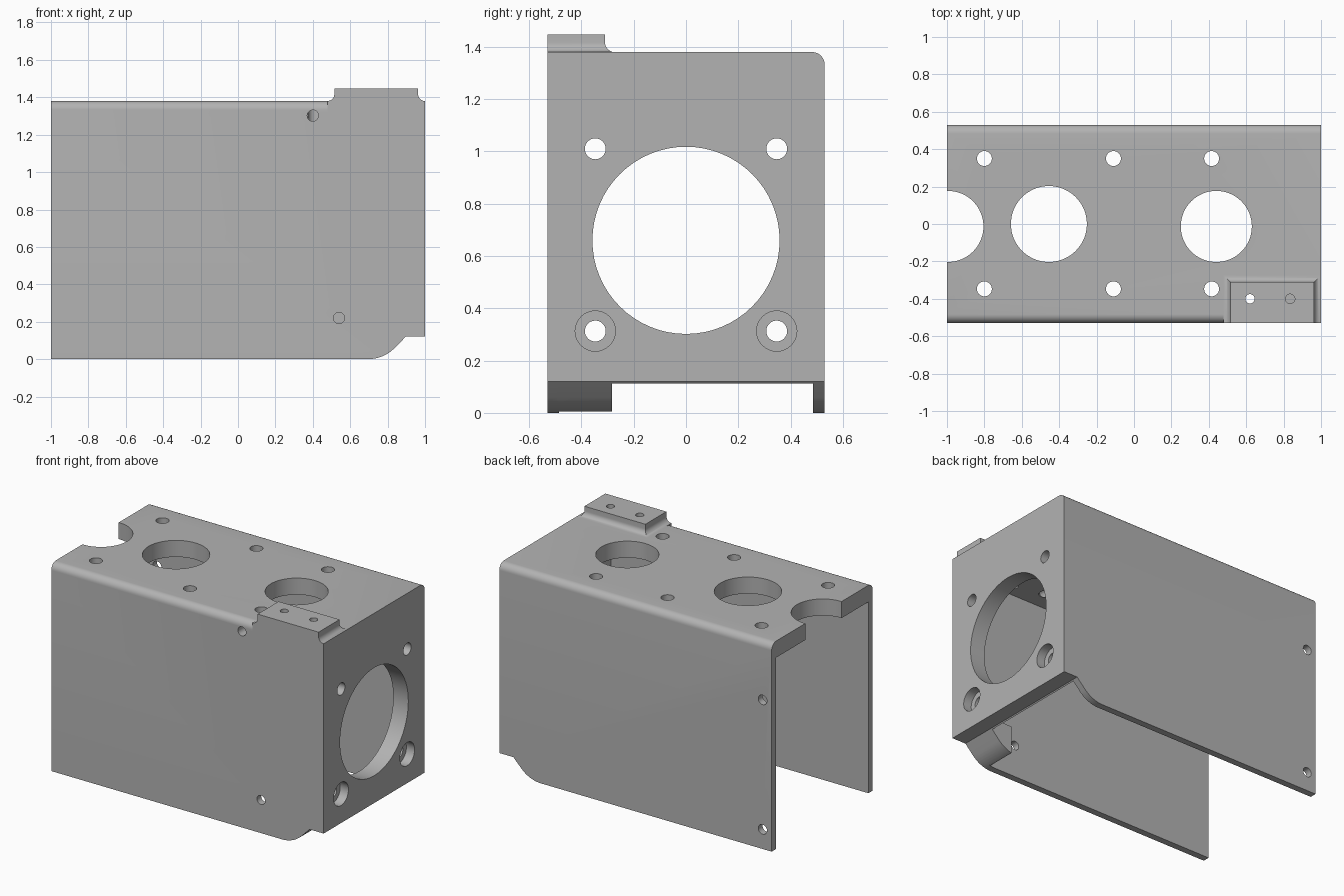
import bpy, bmesh, math
from mathutils import Matrix, Vector

cube = bpy.data.objects.get("Cube")
if cube:
    bpy.data.objects.remove(cube)

grey = bpy.data.materials.new("metal grey")
grey.use_nodes = True
colour = (0.45, 0.45, 0.45, 1)
grey.diffuse_color = colour
grey.node_tree.nodes["Principled BSDF"].inputs["Base Color"].default_value = colour

Y = 0.53            # half width
TOP = 1.38          # height of the top plate
WALL = 0.045        # side wall thickness
PLATE = 0.11        # top and end plate thickness
FOOT = 0.12         # height of the end plate's lower edge


def make(name, bm):
    bmesh.ops.recalc_face_normals(bm, faces=bm.faces)
    mesh = bpy.data.meshes.new(name)
    bm.to_mesh(mesh)
    bm.free()
    mesh.materials.append(grey)
    obj = bpy.data.objects.new(name, mesh)
    bpy.context.collection.objects.link(obj)
    return obj


def loft(bm, rings):
    rows = [[bm.verts.new(p) for p in ring] for ring in rings]
    n = len(rows[0])
    for a, b in zip(rows, rows[1:]):
        for i in range(n):
            j = (i + 1) % n
            bm.faces.new((a[i], a[j], b[j], b[i]))
    bm.faces.new(rows[0])
    bm.faces.new(rows[-1])


def extrude_side(profile, y0, y1):
    bm = bmesh.new()
    loft(bm, [[(x, y, z) for x, z in profile] for y in (y0, y1)])
    return bm


def box(name, lo, hi):
    bm = extrude_side([(lo[0], lo[2]), (hi[0], lo[2]), (hi[0], hi[2]), (lo[0], hi[2])], lo[1], hi[1])
    return make(name, bm)


def combine(target, tool, operation):
    mod = target.modifiers.new(operation, 'BOOLEAN')
    mod.operation = operation
    mod.solver = 'EXACT'
    mod.object = tool
    bpy.context.view_layer.objects.active = target
    bpy.ops.object.modifier_apply(modifier=mod.name)
    bpy.data.objects.remove(tool)


def drill(target, start, end, radius):
    a, b = Vector(start), Vector(end)
    axis = b - a
    turn = axis.to_track_quat('Z', 'Y').to_matrix().to_4x4()
    bm = bmesh.new()
    bmesh.ops.create_cone(bm, cap_ends=True, segments=64 if radius > 0.1 else 32,
                          radius1=radius, radius2=radius, depth=axis.length,
                          matrix=Matrix.Translation((a + b) / 2) @ turn)
    combine(target, make("drill", bm), 'DIFFERENCE')


# Side outline with the curved lower corner
R = 0.2
curve = [(0.695 + R * math.sin(math.radians(a)), R - R * math.cos(math.radians(a)))
         for a in range(0, 46, 5)]
outline = [(-1, 0)] + curve + [(0.897, FOOT), (1, FOOT), (1, TOP), (-1, TOP)]
bm = extrude_side(outline, -Y, Y)
long_edges = [e for e in bm.edges
              if all(v.co.z > TOP - 0.01 for v in e.verts)
              and abs(e.verts[0].co.y - e.verts[1].co.y) < 0.01]
bmesh.ops.bevel(bm, geom=long_edges, offset=0.047, segments=8, profile=0.5, affect='EDGES')
body = make("bracket_body", bm)

# Hollow, open to the left and below
combine(body, box("hollow", (-1.2, WALL - Y, -0.2), (1 - PLATE, Y - WALL, TOP - PLATE)), 'DIFFERENCE')

# Inner foot block beside the curved corner
block = [(0.736, 0.19), (0.736, 0.005)] + [p for p in curve if p[0] > 0.74]
block += [(0.897, FOOT), (0.95, FOOT), (0.95, 0.19)]
combine(body, make("foot_block", extrude_side(block, -Y + 0.01, -0.283)), 'UNION')

# Raised pad with a concave flare
F = 0.037


def pad_ring(offset, z):
    x0, x1, y1 = 0.515 - offset, 0.963 + offset, -0.31 + offset
    return [(x0, -Y, z), (x1, -Y, z), (x1, y1, z), (x0, y1, z)]


rings = [pad_ring(F, TOP - 0.06)]
for i in range(9):
    a = math.radians(90 * i / 8)
    rings.append(pad_ring(F - F * math.sin(a), TOP + F - F * math.cos(a)))
rings.append(pad_ring(0, 1.447))
bm = bmesh.new()
loft(bm, rings)
combine(body, make("raised_pad", bm), 'UNION')

# Top plate holes
top_holes = [(x, y, 0.04) for x in (-0.8, -0.11, 0.415) for y in (-0.347, 0.35)]
top_holes += [(-0.455, 0, 0.203), (0.44, -0.013, 0.19), (-0.995, -0.013, 0.19)]
top_holes += [(0.62, -0.4, 0.025), (0.835, -0.4, 0.025)]
for x, y, r in top_holes:
    drill(body, (x, y, 1.2), (x, y, 1.6), r)

# End plate opening, bolt holes and counterbores
drill(body, (0.8, 0, 0.66), (1.2, 0, 0.66), 0.358)
for y in (-0.347, 0.347):
    for z in (0.313, 1.01):
        drill(body, (0.8, y, z), (1.2, y, z), 0.04)
    drill(body, (0.94, y, 0.313), (1.2, y, 0.313), 0.077)

# Side wall holes
drill(body, (0.4, -0.7, 1.302), (0.4, -0.345, 1.302), 0.03)
drill(body, (0.54, -0.7, 0.22), (0.54, -0.4, 0.22), 0.03)
for z in (0.13, 0.99):
    drill(body, (-0.934, 0.4, z), (-0.934, 0.7, z), 0.032)

# Smooth rounded surfaces, sharp edges kept
bpy.ops.object.select_all(action='DESELECT')
body.select_set(True)
bpy.context.view_layer.objects.active = body
bpy.ops.object.shade_smooth_by_angle(angle=math.radians(30))
